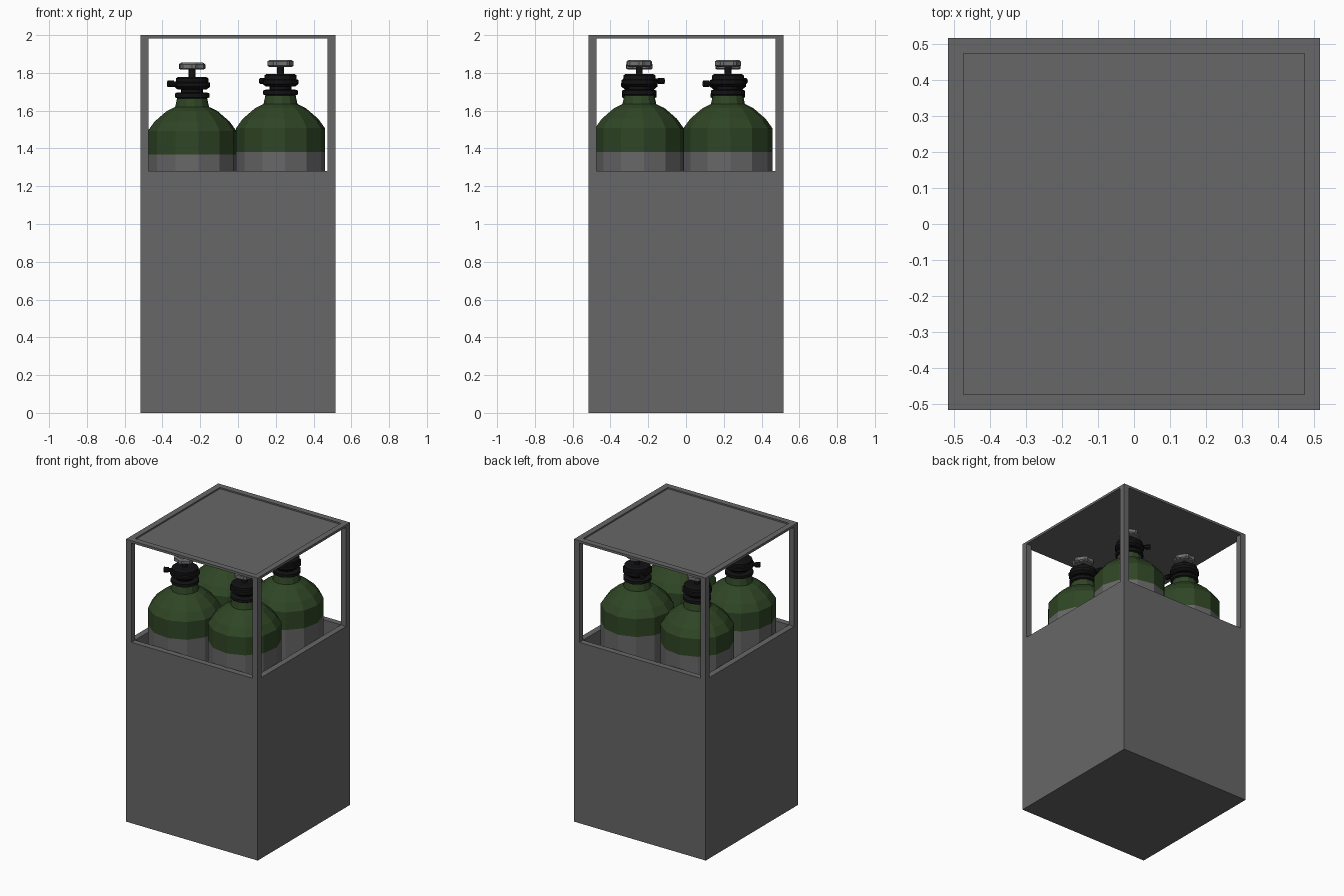
import bpy, bmesh, math
from mathutils import Matrix

if "Cube" in bpy.data.objects:
    bpy.data.objects.remove(bpy.data.objects["Cube"])


def material(name, rgb):
    m = bpy.data.materials.new(name)
    m.diffuse_color = (*rgb, 1)
    m.use_nodes = True
    m.node_tree.nodes["Principled BSDF"].inputs["Base Color"].default_value = m.diffuse_color
    return m


GREY = material("steel grey", (0.135, 0.135, 0.135))
GREEN = material("bottle green", (0.028, 0.060, 0.018))
BLACK = material("valve black", (0.006, 0.006, 0.007))
LIGHT = material("handwheel grey", (0.17, 0.17, 0.17))


def finish(bm, name, mats, matrix=Matrix()):
    bmesh.ops.recalc_face_normals(bm, faces=bm.faces)
    me = bpy.data.meshes.new(name)
    bm.to_mesh(me)
    bm.free()
    for m in mats:
        me.materials.append(m)
    ob = bpy.data.objects.new(name, me)
    ob.matrix_world = matrix
    bpy.context.collection.objects.link(ob)
    return ob


def box(name, x0, x1, y0, y1, z0, z1, mat=GREY):
    bm = bmesh.new()
    mtx = (Matrix.Translation(((x0 + x1) / 2, (y0 + y1) / 2, (z0 + z1) / 2))
           @ Matrix.Diagonal((x1 - x0, y1 - y0, z1 - z0, 1)))
    bmesh.ops.create_cube(bm, size=1, matrix=mtx)
    return finish(bm, name, [mat])


def lathe(name, profile, sides, mats, matrix, rule=None, lobes=0.0):
    """Revolve (radius, z) points, capped at both ends; lobes shrinks alternate points."""
    bm = bmesh.new()
    rings = []
    for r, z in profile:
        ring = []
        for i in range(sides):
            a = 2 * math.pi * (i + 0.5) / sides
            rr = r * (1 - lobes * ((i // 2) % 2))
            ring.append(bm.verts.new((rr * math.cos(a), rr * math.sin(a), z)))
        rings.append(ring)
    for a, b in zip(rings, rings[1:]):
        for i in range(sides):
            j = (i + 1) % sides
            bm.faces.new((a[i], a[j], b[j], b[i]))
    bm.faces.new(rings[0][::-1])
    bm.faces.new(rings[-1])
    if rule:
        for f in bm.faces:
            f.material_index = rule(f.calc_center_median().z)
    return finish(bm, name, mats, matrix)


# Crate: corner posts, side panels, floor, roof rails and recessed roof sheet
S, I, H = 0.516, 0.474, 1.28
for sx, nx in ((-1, "left"), (1, "right")):
    for sy, ny in ((-1, "front"), (1, "back")):
        xs, ys = sorted((sx * S, sx * I)), sorted((sy * S, sy * I))
        box(f"post_{ny}_{nx}", *xs, *ys, 0, 2)
for s, nx, ny in ((-1, "left", "front"), (1, "right", "back")):
    a, b = sorted((s * S, s * I))
    box(f"panel_{nx}", a, b, -I, I, 0, H)
    box(f"panel_{ny}", -I, I, a, b, 0, H)
    box(f"roof_rail_{nx}", a, b, -I, I, 1.983, 2)
    box(f"roof_rail_{ny}", -I, I, a, b, 1.983, 2)
box("floor", -I, I, -I, I, 0, 0.015)
box("roof_sheet", -I, I, -I, I, 1.983, 1.99)

# Gas bottle profiles
BODY = [(0.21, 0.032), (0.236, 0.07), (0.236, 1.382), (0.236, 1.507),
        (0.200, 1.557), (0.135, 1.613), (0.090, 1.635), (0.078, 1.69)]
VALVE = [(0.080, 1.680), (0.092, 1.686), (0.092, 1.706), (0.080, 1.711),
         (0.058, 1.711), (0.058, 1.728), (0.078, 1.728), (0.096, 1.742),
         (0.096, 1.762), (0.086, 1.766), (0.086, 1.786), (0.074, 1.794),
         (0.018, 1.794), (0.018, 1.838)]
WHEEL = [(0.060, 1.832), (0.070, 1.838), (0.070, 1.860), (0.058, 1.869)]

# Four bottles: x, y, lowering, valve direction
BOTTLES = {
    "front_left": (-0.243, -0.247, -0.015, 203),
    "front_right": (0.225, -0.247, 0.0, 111),
    "back_right": (0.225, 0.222, 0.0, 138),
    "back_left": (-0.243, 0.222, -0.015, 291),
}
for n, (x, y, dz, ang) in BOTTLES.items():
    m = Matrix.Translation((x, y, dz)) @ Matrix.Rotation(math.radians(ang), 4, "Z")
    lathe(f"bottle_{n}", BODY, 12, [GREY, GREEN], m, lambda z: int(z > 1.382))
    lathe(f"valve_{n}", VALVE, 14, [BLACK], m)
    lathe(f"handwheel_{n}", WHEEL, 24, [LIGHT], m, lobes=0.12)
    # outlet nozzle pointing sideways
    side = m @ Matrix.Translation((0, 0, 1.757)) @ Matrix.Rotation(math.pi / 2, 4, "Y")
    lathe(f"outlet_{n}", [(0.013, 0.07), (0.013, 0.108), (0.018, 0.108), (0.018, 0.138)],
          10, [BLACK], side)
